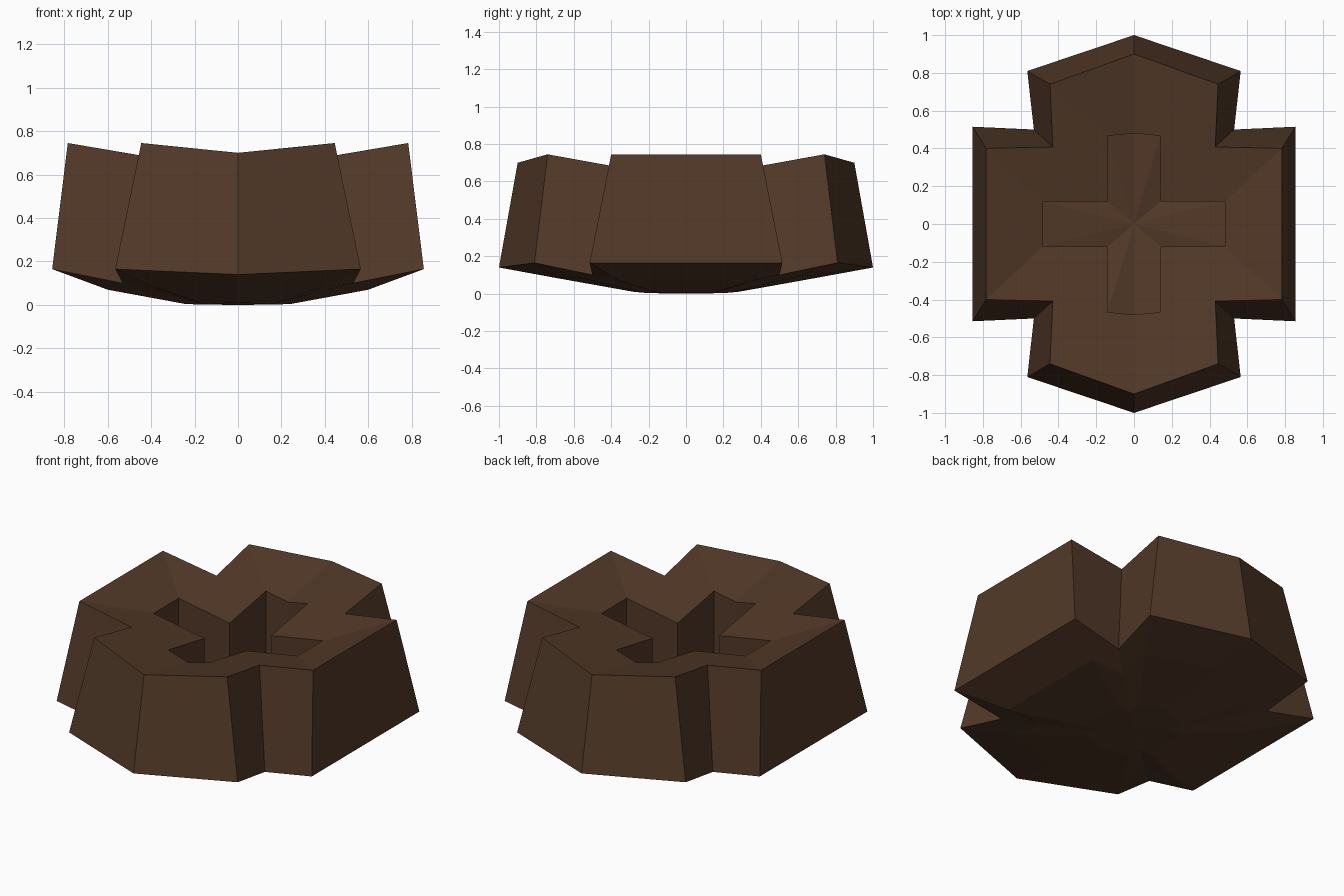
import bpy
import bmesh

if "Cube" in bpy.data.objects:
    bpy.data.objects.remove(bpy.data.objects["Cube"])


def ring(tip, shoulder, notch, side):
    """14-point cross outline mirrored from one quarter, counterclockwise."""
    quarter = [side, notch, shoulder]
    upper = quarter + [tip] + [(-x, y, z) for x, y, z in reversed(quarter)]
    return upper + [(-x, -y, z) for x, y, z in upper]


def inner_ring(factor, tip_z, shoulder_z, notch_z, side_z):
    """Shrunken copy of the base outline with its own heights."""
    pts = [(0, 1.0), (0.565, 0.81), (0.53, 0.5), (0.855, 0.515)]
    heights = (tip_z, shoulder_z, notch_z, side_z)
    return ring(*[(x * factor, y * factor, z) for (x, y), z in zip(pts, heights)])


# Rings from the underside, up the outer walls, over the bowl and into the pit
rim = ring((0, 0.48, 0.613), (0.14, 0.467, 0.647),
           (0.14, 0.12, 0.585), (0.482, 0.12, 0.645))
rings = [
    inner_ring(0.28, 0.01, 0.005, 0.002, 0.004),
    inner_ring(0.70, 0.085, 0.085, 0.06, 0.07),
    inner_ring(1.0, 0.14, 0.165, 0.10, 0.165),
    ring((0, 0.9, 0.70), (0.445, 0.74, 0.745),
         (0.43, 0.408, 0.685), (0.783, 0.40, 0.745)),
    rim,
    [(x, y, z - 0.42) for x, y, z in rim],
]

bm = bmesh.new()
loops = [[bm.verts.new(p) for p in r] for r in rings]
for a, b in zip(loops, loops[1:]):
    for i in range(14):
        j = (i + 1) % 14
        bm.faces.new((a[i], a[j], b[j], b[i]))

# Close the underside and the pit floor with fans about the centre
for loop, z in ((loops[0], 0.0), (loops[-1], 0.155)):
    centre = bm.verts.new((0, 0, z))
    for i in range(14):
        bm.faces.new((loop[i], loop[(i + 1) % 14], centre))
bmesh.ops.recalc_face_normals(bm, faces=bm.faces)

mesh = bpy.data.meshes.new("cross_block")
bm.to_mesh(mesh)
bm.free()
block = bpy.data.objects.new("cross_block", mesh)
bpy.context.collection.objects.link(block)

# Single dark brown colour
brown = bpy.data.materials.new("dark brown")
brown.diffuse_color = (0.085, 0.041, 0.021, 1)
brown.use_nodes = True
brown.node_tree.nodes["Principled BSDF"].inputs["Base Color"].default_value = brown.diffuse_color
mesh.materials.append(brown)
